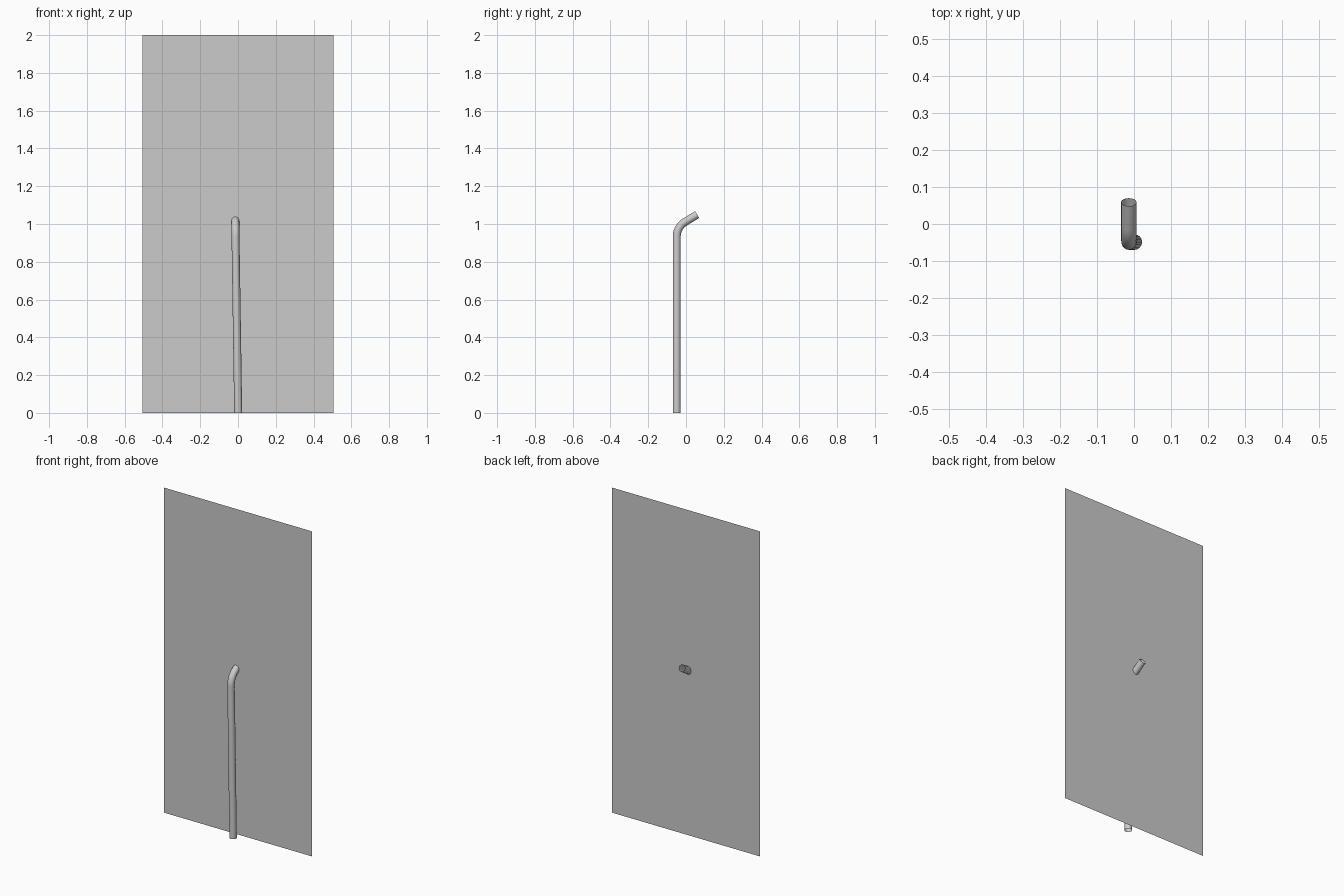
import bpy, bmesh, math
from mathutils import Vector

if "Cube" in bpy.data.objects:
    bpy.data.objects.remove(bpy.data.objects["Cube"])

RADIUS, SIDES, BEND_STEPS = 0.021, 16, 10


def make_object(name, bm):
    mesh = bpy.data.meshes.new(name)
    bm.to_mesh(mesh)
    bm.free()
    obj = bpy.data.objects.new(name, mesh)
    bpy.context.collection.objects.link(obj)
    return obj


# Flat upright panel
bm = bmesh.new()
corners = [(-0.505, 0, 0), (0.505, 0, 0), (0.505, 0, 2), (-0.505, 0, 2)]
bm.faces.new([bm.verts.new(c) for c in corners])
make_object("panel", bm)

# Pipe centre line: slightly leaning shaft, rounded bend, short sloping end
foot = Vector((0.001, -0.049, 0))
elbow = Vector((-0.014, -0.049, 0.984))
tip = Vector((-0.014, 0.059, 1.050))
d_in, d_out = (elbow - foot).normalized(), (tip - elbow).normalized()
trim = 0.05
turn = d_in.angle(d_out)
bend_radius = trim / math.tan(turn / 2)
start = elbow - d_in * trim
side = (d_out - d_in * d_in.dot(d_out)).normalized()
path = [(foot, d_in)]
for i in range(BEND_STEPS + 1):
    a = turn * i / BEND_STEPS
    point = start + d_in * bend_radius * math.sin(a) + side * bend_radius * (1 - math.cos(a))
    path.append((point, d_in * math.cos(a) + side * math.sin(a)))
path.append((tip, d_out))

# Open-ended tube swept along the centre line
bm = bmesh.new()
across = d_in.cross(side).normalized()
rings = []
for point, direction in path:
    up = across.cross(direction)
    rings.append([bm.verts.new(point + RADIUS * (across * math.cos(t) + up * math.sin(t)))
                  for t in (2 * math.pi * k / SIDES for k in range(SIDES))])
for low, high in zip(rings, rings[1:]):
    for k in range(SIDES):
        n = (k + 1) % SIDES
        bm.faces.new((low[k], low[n], high[n], high[k])).smooth = True
bmesh.ops.recalc_face_normals(bm, faces=bm.faces)
make_object("bent_pipe", bm)
